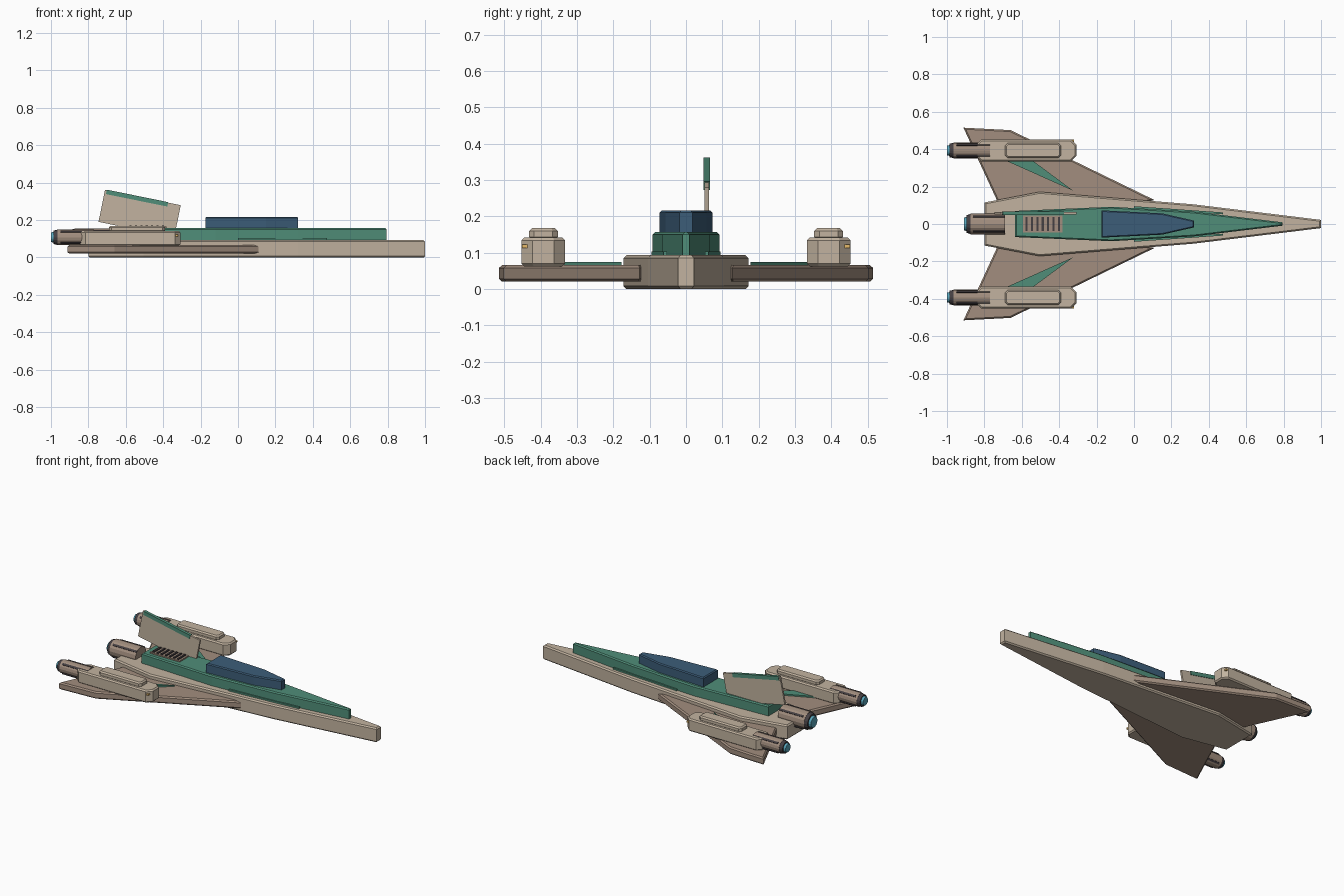
import bpy, bmesh, math
from mathutils import Matrix, Vector

if "Cube" in bpy.data.objects:
    bpy.data.objects.remove(bpy.data.objects["Cube"])


def mat(name, c):
    m = bpy.data.materials.new(name)
    m.diffuse_color = (*c, 1)
    m.use_nodes = True
    m.node_tree.nodes["Principled BSDF"].inputs["Base Color"].default_value = m.diffuse_color
    return m


BEIGE = mat("beige", (0.54, 0.45, 0.35))
TAN = mat("tan", (0.36, 0.27, 0.21))
GREEN = mat("green", (0.08, 0.27, 0.19))
BLUE = mat("canopy_blue", (0.045, 0.11, 0.19))
DARK = mat("dark", (0.06, 0.05, 0.055))
GLOW = mat("glow", (0.10, 0.38, 0.50))
AMBER = mat("amber", (0.8, 0.5, 0.15))


def finish(bm, name, material):
    bmesh.ops.recalc_face_normals(bm, faces=bm.faces[:])
    me = bpy.data.meshes.new(name)
    bm.to_mesh(me)
    bm.free()
    me.materials.append(material)
    ob = bpy.data.objects.new(name, me)
    bpy.context.collection.objects.link(ob)
    return ob


def prism(name, outline, z0, z1, material, bevel=0.0, side=1):
    """Extrude a plan outline from z0 to z1 and chamfer the rims."""
    bm = bmesh.new()
    face = bm.faces.new([bm.verts.new((x, y * side, z0)) for x, y in outline])
    ext = bmesh.ops.extrude_face_region(bm, geom=[face], use_keep_orig=True)
    for v in ext["geom"]:
        if isinstance(v, bmesh.types.BMVert):
            v.co.z = z1
    bmesh.ops.recalc_face_normals(bm, faces=bm.faces[:])
    if bevel:
        rims = [e for e in bm.edges if abs(e.verts[0].co.z - e.verts[1].co.z) < 1e-6]
        bmesh.ops.bevel(bm, geom=rims, offset=bevel, segments=1, affect='EDGES', profile=0.5)
    return finish(bm, name, material)


def mirrored(half):
    return half + [(x, -y) for x, y in reversed(half)]


def chamfered(x0, x1, y0, y1, c):
    return [(x0 + c, y0), (x1 - c, y0), (x1, y0 + c), (x1, y1 - c),
            (x1 - c, y1), (x0 + c, y1), (x0, y1 - c), (x0, y0 + c)]


def box(name, center, size, material, rot=None):
    bm = bmesh.new()
    bmesh.ops.create_cube(bm, size=1)
    m = Matrix.Translation(center) @ (rot or Matrix()) @ Matrix.Diagonal((*size, 1))
    bmesh.ops.transform(bm, matrix=m, verts=bm.verts[:])
    return finish(bm, name, material)


def tube(name, x0, x1, y, z, r0, r1, material, sides=16):
    bm = bmesh.new()
    bmesh.ops.create_cone(bm, cap_ends=True, segments=sides, radius1=r0, radius2=r1, depth=x1 - x0)
    m = Matrix.Translation(((x0 + x1) / 2, y, z)) @ Matrix.Rotation(math.pi / 2, 4, 'Y')
    bmesh.ops.transform(bm, matrix=m, verts=bm.verts[:])
    return finish(bm, name, material)


def engine(name, x, length, y, z, r):
    """Nozzle barrel with collar, glowing exhaust and cooling strips; x is the rear end."""
    tube(name + "_barrel", x + 0.035, x + length, y, z, r, r, TAN)
    tube(name + "_collar", x + 0.014, x + 0.036, y, z, r * 0.86, r * 0.98, DARK)
    tube(name + "_exhaust", x, x + 0.02, y, z, r * 0.6, r * 0.72, GLOW)
    for i in range(4):
        a = math.radians(45 + 90 * i)
        c = (x + 0.05 + (length - 0.05) / 2, y + r * math.cos(a), z + r * math.sin(a))
        box(f"{name}_strip_{i}", c, (length - 0.05, 0.008, 0.012), DARK, Matrix.Rotation(a, 4, 'X'))


# Hull, upper deck and canopy
prism("hull", mirrored([(-0.8, 0.115), (-0.505, 0.172), (0.32, 0.105), (1.0, 0.022)]),
      0, 0.093, BEIGE, 0.008)
prism("upper_deck", mirrored([(-0.635, 0.07), (-0.12, 0.092), (0.32, 0.066), (0.795, 0.009)]),
      0.085, 0.157, GREEN, 0.007)
prism("canopy", mirrored([(-0.175, 0.073), (0.15, 0.057), (0.322, 0.018)]),
      0.15, 0.216, BLUE, 0.006)

# Cooling grille behind the canopy
box("grille_base", (-0.488, 0, 0.158), (0.21, 0.09, 0.014), TAN)
for i in range(7):
    box(f"grille_slat_{i}", (-0.575 + i * 0.029, 0, 0.166), (0.011, 0.075, 0.012), DARK)

# Tilted, slightly off-centre tail fin with coloured top edge
tilt = Matrix.Rotation(math.radians(11.5), 4, 'Y')
fin_center = Vector((-0.526, 0.057, 0.235))
box("tail_fin", fin_center, (0.413, 0.012, 0.175), BEIGE, tilt)
box("tail_fin_edge", fin_center + tilt @ Vector((-0.03, 0, 0.078)), (0.335, 0.019, 0.024), GREEN, tilt)

# Central engine
engine("main_engine", -0.91, 0.22, 0, 0.1, 0.055)

for side, tag in ((1, "left"), (-1, "right")):
    # Swept wing with colour flash
    prism(f"{tag}_wing", [(0.11, 0.128), (-0.66, 0.502), (-0.912, 0.515), (-0.725, 0.11), (-0.1, 0.08)],
          0.02, 0.066, TAN, 0.008, side)
    prism(f"{tag}_wing_flash", [(-0.325, 0.178), (-0.55, 0.345), (-0.70, 0.345)],
          0.06, 0.075, GREEN, 0, side)
    # Trim strip along the deck
    prism(f"{tag}_deck_trim", [(0.0, 0.095), (0.475, 0.062), (0.475, 0.052), (0.0, 0.08)],
          0.088, 0.103, GREEN, 0, side)
    # Engine pod with raised panel and marker light
    prism(f"{tag}_pod", chamfered(-0.845, -0.308, 0.333, 0.453, 0.03), 0.062, 0.142, BEIGE, 0.008, side)
    prism(f"{tag}_pod_panel", chamfered(-0.69, -0.39, 0.353, 0.432, 0.014), 0.135, 0.168, BEIGE, 0.008, side)
    box(f"{tag}_marker_light", (-0.328, side * 0.443, 0.118), (0.014, 0.016, 0.01), AMBER)
    engine(f"{tag}_engine", -1.0, 0.23, side * 0.393, 0.108, 0.042)
